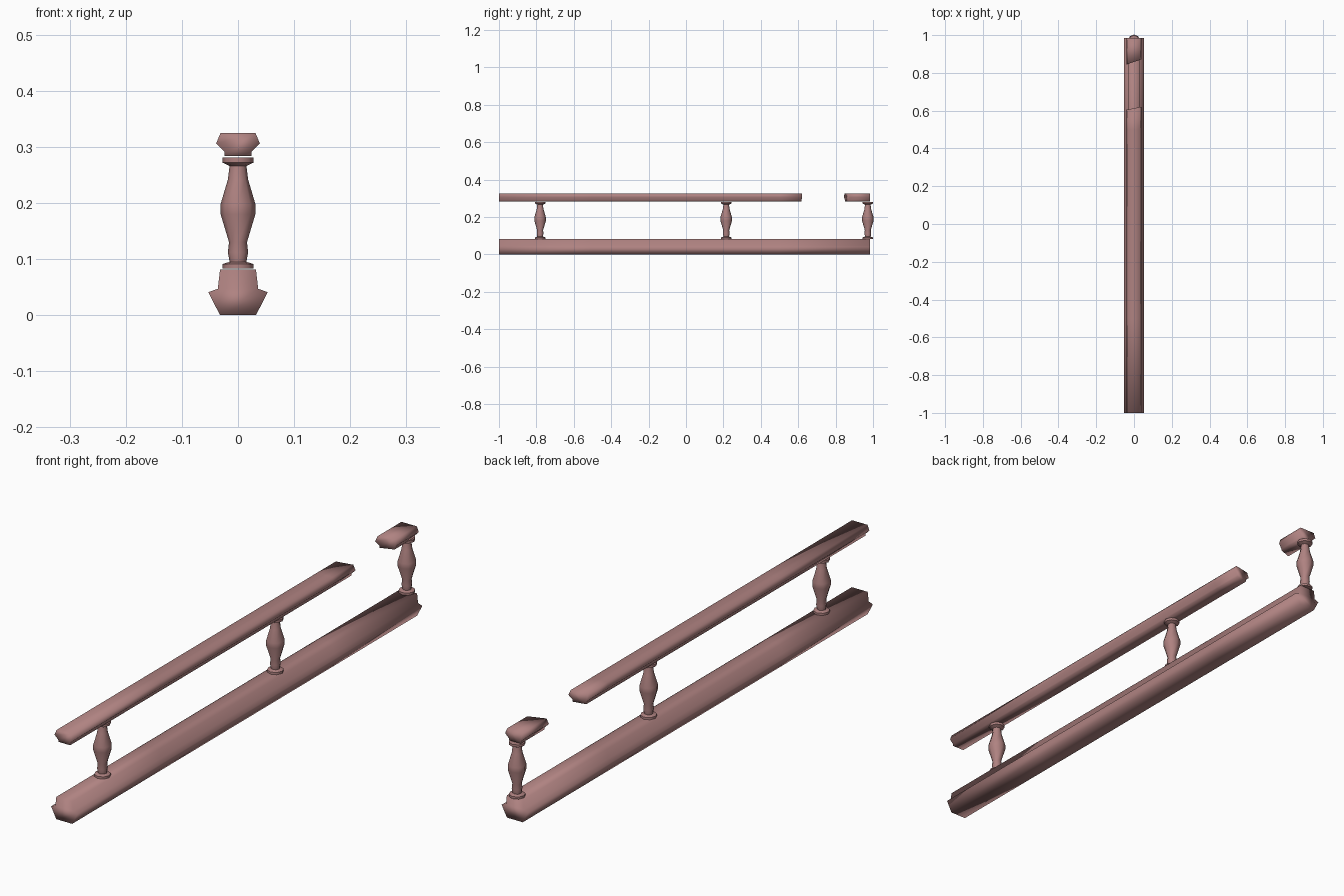
import bpy, bmesh, math

cube = bpy.data.objects.get("Cube")
if cube:
    bpy.data.objects.remove(cube, do_unlink=True)

stone = bpy.data.materials.new("rose_stone")
stone.use_nodes = True
colour = (0.43, 0.225, 0.22, 1)
stone.diffuse_color = colour
stone.node_tree.nodes["Principled BSDF"].inputs["Base Color"].default_value = colour


def finish(bm, name):
    bmesh.ops.recalc_face_normals(bm, faces=bm.faces)
    mesh = bpy.data.meshes.new(name)
    bm.to_mesh(mesh)
    bm.free()
    mesh.materials.append(stone)
    obj = bpy.data.objects.new(name, mesh)
    bpy.context.collection.objects.link(obj)
    return obj


def beam(name, half, stations):
    """Sweep a mirrored (x, z) profile along y; each station is (y, slant)."""
    profile = half + [(-x, z) for x, z in reversed(half)]
    bm = bmesh.new()
    rings = [[bm.verts.new((x, y + slant * x, z)) for x, z in profile]
             for y, slant in stations]
    n = len(profile)
    for a, b in zip(rings, rings[1:]):
        for i in range(n):
            j = (i + 1) % n
            bm.faces.new((a[i], a[j], b[j], b[i]))
    for ring in (rings[0], rings[-1]):
        bm.faces.new(ring)
    obj = finish(bm, name)
    obj.data.shade_smooth()
    return obj


def baluster(name, y, profile, sides=8):
    """Turn an (r, z) profile into a faceted post."""
    bm = bmesh.new()
    rings = []
    for r, z in profile:
        angles = [math.tau * i / sides for i in range(sides)]
        rings.append([bm.verts.new((r * math.cos(a), y + r * math.sin(a), z))
                      for a in angles])
    for a, b in zip(rings, rings[1:]):
        for i in range(sides):
            j = (i + 1) % sides
            bm.faces.new((a[i], a[j], b[j], b[i]))
    for ring in (rings[0], rings[-1]):
        bm.faces.new(ring)
    obj = finish(bm, name)
    obj.data.shade_smooth()
    # keep the collars and end faces crisp
    bpy.ops.object.select_all(action='DESELECT')
    obj.select_set(True)
    bpy.context.view_layer.objects.active = obj
    bpy.ops.object.shade_smooth_by_angle(angle=math.radians(50))
    return obj


# Plinth and the handrail with a broken gap
plinth_half = [(0.032, 0), (0.053, 0.041), (0.036, 0.047), (0.032, 0.081)]
rail_half = [(0.024, 0.284), (0.024, 0.291), (0.039, 0.306), (0.031, 0.325)]
beam("plinth", plinth_half, [(-1, 0), (-0.5, 0), (0.5, 0), (0.985, 0)])
beam("long_handrail", rail_half, [(-1, 0), (-0.5, 0), (0.5, 0), (0.613, 0.2)])
beam("short_handrail", rail_half, [(0.858, 0.35), (0.985, 0)])

# Turned balusters
post = [(0.028, 0.083), (0.028, 0.091), (0.015, 0.095), (0.018, 0.112),
        (0.016, 0.130), (0.031, 0.180), (0.031, 0.198), (0.018, 0.242),
        (0.015, 0.266), (0.028, 0.272), (0.028, 0.281)]
for label, y in (("front", -0.78), ("middle", 0.215), ("rear", 0.972)):
    baluster(label + "_baluster", y, post)
